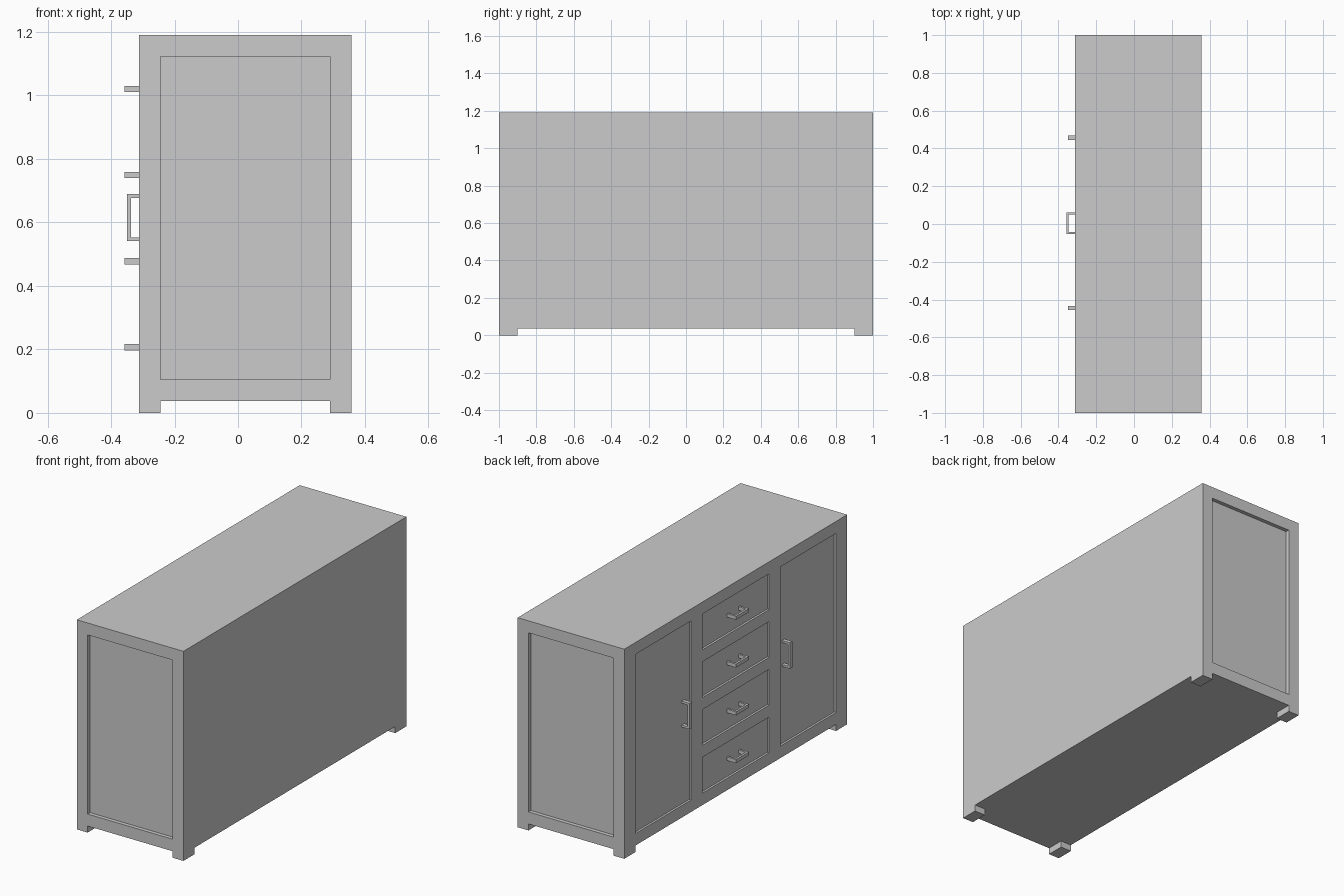
import bpy, bmesh
from mathutils import Matrix, Vector

if "Cube" in bpy.data.objects:
    bpy.data.objects.remove(bpy.data.objects["Cube"])

X0, X1 = -0.3125, 0.3575      # door side and plain back of the cabinet
Z0, Z1 = 0.037, 1.19          # underside and top
RAIL = 0.068                  # frame thickness around every opening
INSET = 0.012                 # how far doors and drawers sit back
SLAB = 0.02                   # thickness of doors and panels
END_INSET = 0.022


def add_box(bm, lo, hi):
    lo, hi = Vector(lo), Vector(hi)
    m = Matrix.Translation((lo + hi) / 2) @ Matrix.Diagonal((*(hi - lo), 1))
    bmesh.ops.create_cube(bm, size=1, matrix=m)


def finish(name, bm):
    bmesh.ops.recalc_face_normals(bm, faces=bm.faces[:])
    me = bpy.data.meshes.new(name)
    bm.to_mesh(me)
    bm.free()
    ob = bpy.data.objects.new(name, me)
    bpy.context.collection.objects.link(ob)
    return ob


def box(name, lo, hi):
    bm = bmesh.new()
    add_box(bm, lo, hi)
    return finish(name, bm)


def handle(name, y, z, length, width, tip, upright):
    """U-shaped pull: profile in the (x, along) plane, extruded across."""
    h, t, base = length / 2, 0.012, X0 + INSET + 0.002
    profile = [(base, -h), (tip, -h), (tip, h), (base, h),
               (base, h - t), (tip + t, h - t), (tip + t, t - h), (base, t - h)]
    bm = bmesh.new()
    w = width / 2
    place = (lambda x, a, s: (x, y + s, z + a)) if upright else (lambda x, a, s: (x, y + a, z + s))
    face = bm.faces.new([bm.verts.new(place(x, a, -w)) for x, a in profile])
    ext = bmesh.ops.extrude_face_region(bm, geom=[face])
    move = Vector(place(0, 0, w)) - Vector(place(0, 0, -w))
    bmesh.ops.translate(bm, vec=move, verts=[v for v in ext["geom"] if isinstance(v, bmesh.types.BMVert)])
    return finish(name, bm)


# Openings on the door side: (name, y0, y1, z0, z1)
low, high = Z0 + RAIL, Z1 - RAIL
openings = [("left_door", 0.4, 0.9, low, high), ("right_door", -0.9, -0.4, low, high)]
step = (high - low + RAIL) / 4
for i in range(4):
    z = low + i * step
    openings.append((f"drawer_front_{i + 1}", -0.3, 0.3, z, z + step - RAIL))

# Carcass with pockets cut for doors, drawers and end panels
carcass = box("carcass", (X0, -1, Z0), (X1, 1, Z1))
bm = bmesh.new()
for _, y0, y1, z0, z1 in openings:
    add_box(bm, (X0 - 0.1, y0, z0), (X0 + INSET + SLAB, y1, z1))
depth = END_INSET + SLAB
for s in (-1, 1):
    ya, yb = sorted((s * (1 - depth), s * 1.1))
    add_box(bm, (X0 + RAIL, ya, low), (X1 - RAIL, yb, high))
cutter = finish("pocket_cutter", bm)
cutter.hide_render = True
mod = carcass.modifiers.new("pockets", 'BOOLEAN')
mod.operation, mod.solver, mod.object = 'DIFFERENCE', 'EXACT', cutter
bpy.context.view_layer.objects.active = carcass
bpy.ops.object.modifier_apply(modifier=mod.name)
bpy.data.objects.remove(cutter)

# Doors and drawer fronts, drawer pulls
for name, y0, y1, z0, z1 in openings:
    box(name, (X0 + INSET, y0, z0), (X0 + INSET + SLAB, y1, z1))
    if name.startswith("drawer"):
        handle(name.replace("front", "handle"), 0.004, (z0 + z1) / 2, 0.116, 0.02, -0.3575, False)

# Door handles
handle("left_door_handle", 0.457, 0.615, 0.148, 0.022, -0.349, True)
handle("right_door_handle", -0.444, 0.615, 0.148, 0.022, -0.349, True)

# End panels
for s, side in ((-1, "right"), (1, "left")):
    ya, yb = sorted((s * (1 - depth), s * (1 - END_INSET)))
    box(f"{side}_end_panel", (X0 + RAIL, ya, low), (X1 - RAIL, yb, high))

# Feet at the four corners
for xs, fx in (("front", X0), ("back", X1 - RAIL)):
    for ys, fy in (("right", -1), ("left", 0.9)):
        box(f"{xs}_{ys}_foot", (fx, fy, 0), (fx + RAIL, fy + 0.1, Z0))
